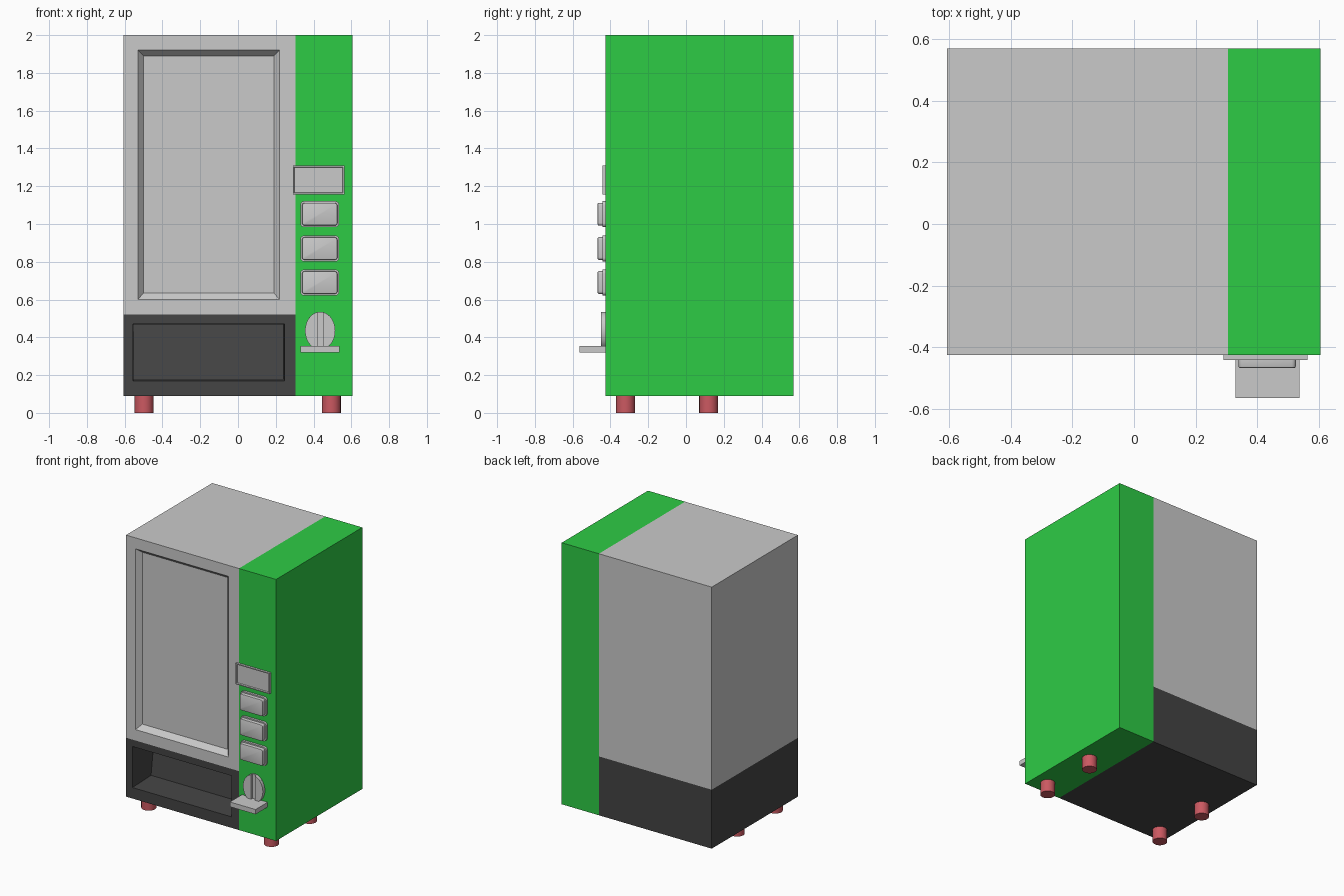
import bpy
import bmesh
from math import cos, sin, pi, asin
from mathutils import Vector

if "Cube" in bpy.data.objects:
    bpy.data.objects.remove(bpy.data.objects["Cube"], do_unlink=True)


def material(name, rgb):
    m = bpy.data.materials.new(name)
    m.use_nodes = True
    colour = (*rgb, 1)
    m.diffuse_color = colour
    m.node_tree.nodes["Principled BSDF"].inputs["Base Color"].default_value = colour
    return m


GREY = material("light grey", (0.59, 0.59, 0.59))
GREEN = material("bright green", (0.027, 0.6, 0.06))
DARK = material("charcoal", (0.058, 0.058, 0.058))
RED = material("soft red", (0.6, 0.1, 0.12))


def finish(bm, name, mats, smooth=False):
    bmesh.ops.recalc_face_normals(bm, faces=bm.faces[:])
    mesh = bpy.data.meshes.new(name)
    bm.to_mesh(mesh)
    bm.free()
    for m in mats:
        mesh.materials.append(m)
    ob = bpy.data.objects.new(name, mesh)
    bpy.context.collection.objects.link(ob)
    if smooth:
        bpy.ops.object.select_all(action='DESELECT')
        ob.select_set(True)
        bpy.context.view_layer.objects.active = ob
        bpy.ops.object.shade_smooth_by_angle(angle=pi / 6)
    return ob


def box(x, y, z):
    """A box from three (low, high) ranges."""
    bm = bmesh.new()
    bmesh.ops.create_cube(bm, size=1)
    for v in bm.verts:
        v.co = Vector([r[0] if c < 0 else r[1] for c, r in zip(v.co, (x, y, z))])
    return bm


def rounded_box(name, x, y, z, corner, rim=0):
    """A front-facing plate with rounded corners and an optional softened rim."""
    bm = box(x, y, z)
    edges = [e for e in bm.edges if abs(e.verts[0].co.y - e.verts[1].co.y) > 0.001]
    bmesh.ops.bevel(bm, geom=edges, offset=corner, segments=4, profile=0.5, affect='EDGES')
    if rim:
        edges = [e for e in bm.edges if all(abs(v.co.y - y[0]) < 1e-5 for v in e.verts)]
        bmesh.ops.bevel(bm, geom=edges, offset=rim, segments=2, profile=0.5, affect='EDGES')
    return finish(bm, name, [GREY], smooth=True)


def inset_to(bm, face, x, z, y_low, y_high):
    """Inset a front face to the given rectangle, with a depth at its bottom and top."""
    bmesh.ops.inset_individual(bm, faces=[face], thickness=0.004)
    mid = face.calc_center_median()
    for v in face.verts:
        top = v.co.z > mid.z
        v.co = (x[v.co.x > mid.x], y_high if top else y_low, z[top])


# Cabinet with display window and dispensing bay
FRONT, BACK, SPLIT, BASE = -0.425, 0.57, 0.305, 0.52
body = box((-0.607, 0.605), (FRONT, BACK), (0.09, 2))
for co, no in (((SPLIT, 0, 0), (1, 0, 0)), ((0, 0, BASE), (0, 0, 1))):
    bmesh.ops.bisect_plane(body, geom=body.verts[:] + body.edges[:] + body.faces[:],
                           plane_co=co, plane_no=no)
body.normal_update()
panels = [f for f in body.faces if f.normal.y < -0.9 and f.calc_center_median().x < SPLIT]
bay, window = sorted(panels, key=lambda f: f.calc_center_median().z)
inset_to(body, window, (-0.53, 0.22), (0.60, 1.92), FRONT, FRONT)
inset_to(body, window, (-0.50, 0.19), (0.635, 1.89), FRONT + 0.035, FRONT + 0.035)
inset_to(body, bay, (-0.555, 0.245), (0.17, 0.47), FRONT, FRONT)
inset_to(body, bay, (-0.552, 0.242), (0.18, 0.467), FRONT + 0.21, FRONT + 0.25)
for f in body.faces:
    c = f.calc_center_median()
    f.material_index = 1 if c.x > SPLIT else 2 if c.z < BASE else 0
finish(body, "cabinet", [GREY, GREEN, DARK])

# Display screen with a raised thin rim
screen = box((0.29, 0.563), (-0.441, FRONT), (1.157, 1.31))
screen.normal_update()
face = min(screen.faces, key=lambda f: f.calc_center_median().y)
inset_to(screen, face, (0.297, 0.556), (1.164, 1.303), -0.441, -0.441)
inset_to(screen, face, (0.300, 0.553), (1.167, 1.300), -0.432, -0.432)
finish(screen, "display_screen", [GREY])

# Selection buttons
for i, z in enumerate((0.69, 0.87, 1.052)):
    rounded_box(f"button_base_{i + 1}", (0.33, 0.535), (-0.442, FRONT),
                (z - 0.069, z + 0.069), 0.02)
    rounded_box(f"button_cap_{i + 1}", (0.339, 0.526), (-0.468, -0.44),
                (z - 0.06, z + 0.06), 0.014, 0.006)

# Oval coin plate: thin backing and two raised halves around the slot
CX, CZ, RX, RZ, GAP = 0.435, 0.435, 0.08, 0.1, 0.015


def extruded(name, outline, y0, y1):
    bm = bmesh.new()
    face = bm.faces.new([bm.verts.new((px, y0, pz)) for px, pz in outline])
    out = bmesh.ops.extrude_face_region(bm, geom=[face])
    verts = [g for g in out["geom"] if isinstance(g, bmesh.types.BMVert)]
    bmesh.ops.translate(bm, verts=verts, vec=(0, y1 - y0, 0))
    finish(bm, name, [GREY], smooth=True)


def arc(start, end, steps, side=1):
    angles = [start + (end - start) * i / steps for i in range(steps + 1)]
    return [(CX + side * RX * cos(a), CZ + RZ * sin(a)) for a in angles]


extruded("coin_plate_backing", arc(0, 2 * pi, 32)[:-1], FRONT, -0.433)
limit = pi / 2 - asin(GAP / RX)
for side, word in ((1, "left"), (-1, "right")):
    extruded(f"coin_plate_{word}", arc(-limit, limit, 16, side), FRONT, -0.449)

# Coin return tray
finish(box((0.33, 0.537), (-0.565, FRONT), (0.32, 0.355)), "coin_tray", [GREY])

# Feet
for x, side in ((-0.497, "right"), (0.494, "left")):
    for y, end in ((-0.32, "front"), (0.12, "back")):
        bm = bmesh.new()
        bmesh.ops.create_cone(bm, cap_ends=True, segments=24, radius1=0.05,
                              radius2=0.05, depth=0.1)
        bmesh.ops.translate(bm, verts=bm.verts[:], vec=(x, y, 0.05))
        finish(bm, f"foot_{end}_{side}", [RED], smooth=True)
